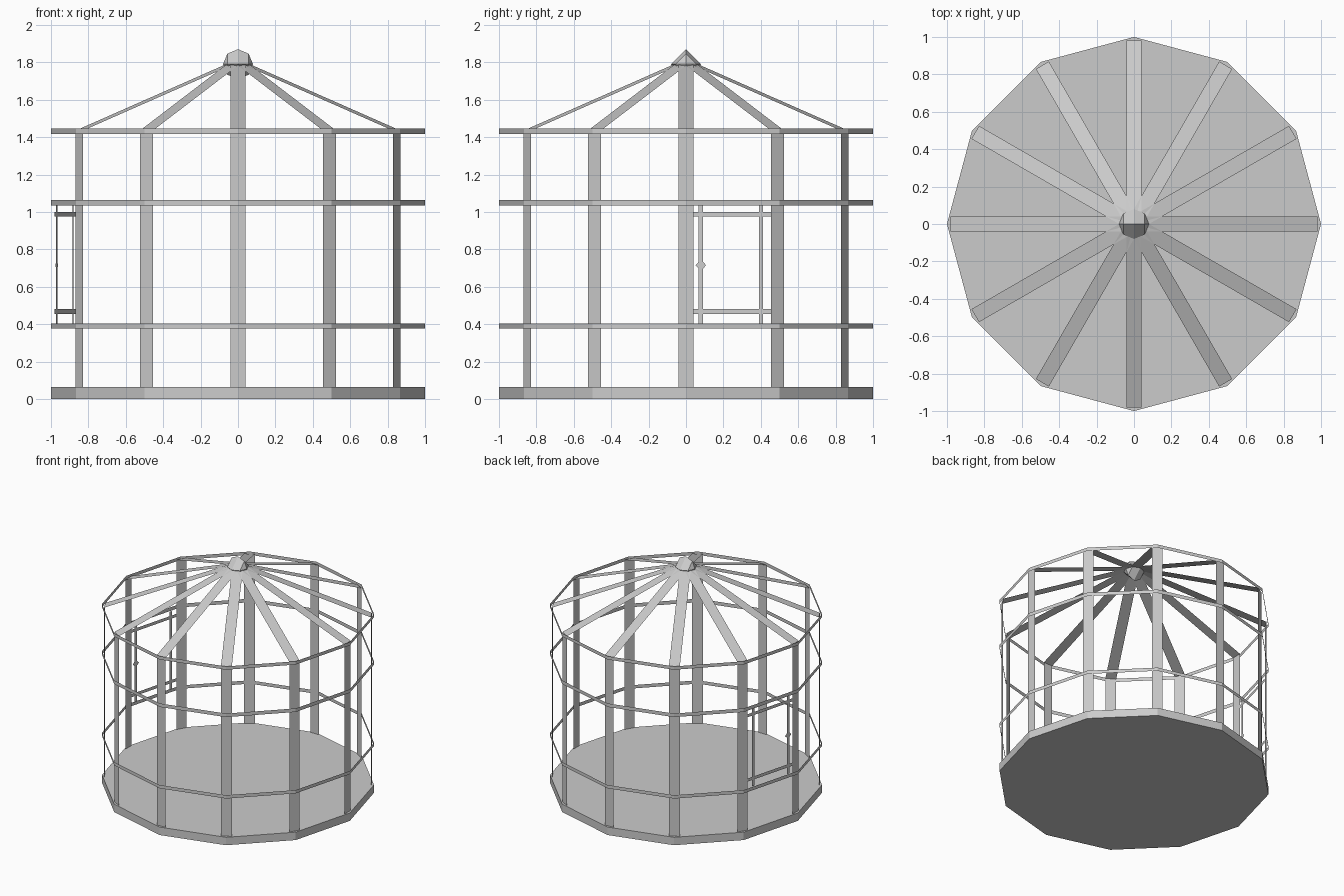
import bpy, bmesh
from math import cos, sin, pi, radians
from mathutils import Vector, Matrix

if "Cube" in bpy.data.objects:
    bpy.data.objects.remove(bpy.data.objects["Cube"])

N = 12


def make(name, bm):
    me = bpy.data.meshes.new(name)
    bm.to_mesh(me)
    bm.free()
    ob = bpy.data.objects.new(name, me)
    bpy.context.collection.objects.link(ob)
    return ob


def face(bm, pts):
    bm.faces.new([bm.verts.new(p) for p in pts])


# solid twelve-sided floor
H = 0.064
bm = bmesh.new()
bmesh.ops.create_cone(bm, cap_ends=True, segments=N, radius1=1, radius2=1, depth=H,
                      matrix=Matrix.Translation((0, 0, H / 2)))
make("floor", bm)


# flat horizontal hoops
def hoop(name, z0, z1):
    bm = bmesh.new()
    bmesh.ops.create_cone(bm, cap_ends=False, segments=N, radius1=1, radius2=1, depth=z1 - z0,
                          matrix=Matrix.Translation((0, 0, (z0 + z1) / 2)))
    make(name, bm)


hoop("lower_hoop", 0.377, 0.404)
hoop("middle_hoop", 1.035, 1.064)
hoop("top_hoop", 1.418, 1.445)

# flat bars: upright, then bent inwards to the roof peak
profile = [(0.98, H), (0.98, 1.435), (0.05, 1.79)]
W = 0.04
for i in range(N):
    a = 2 * pi * i / N
    out, tan = Vector((cos(a), sin(a), 0)), Vector((-sin(a), cos(a), 0))
    bm = bmesh.new()
    rows = [[bm.verts.new(out * r + tan * s * W + Vector((0, 0, z))) for s in (-1, 1)]
            for r, z in profile]
    for p, q in zip(rows, rows[1:]):
        bm.faces.new((p[0], p[1], q[1], q[0]))
    make(f"bar_{i + 1}", bm)

# faceted ball at the peak, poles along x
bm = bmesh.new()
bmesh.ops.create_uvsphere(bm, u_segments=4, v_segments=4, radius=0.08,
                          matrix=Matrix.Translation((0, 0, 1.79)) @ Matrix.Rotation(pi / 2, 4, 'Y'))
make("roof_ball", bm)

# door on the left side, flat strips just inside one wall panel
T = sin(radians(15)) / cos(radians(15))


def door_pt(y, z):
    return Vector((-0.99 + y * T, y, z))


def door_part(name, yz):
    bm = bmesh.new()
    face(bm, [door_pt(y, z) for y, z in yz])
    make(name, bm)


def rect(y0, y1, z0, z1):
    return [(y0, z0), (y0, z1), (y1, z1), (y1, z0)]


door_part("door_stile_front", rect(0.068, 0.09, 0.404, 1.035))
door_part("door_stile_back", rect(0.39, 0.412, 0.404, 1.035))
door_part("door_rail_bottom", rect(0.036, 0.455, 0.455, 0.48))
door_part("door_rail_top", rect(0.036, 0.455, 0.975, 1.0))
door_part("door_latch", [(0.05, 0.715), (0.079, 0.745), (0.108, 0.715), (0.079, 0.685)])
